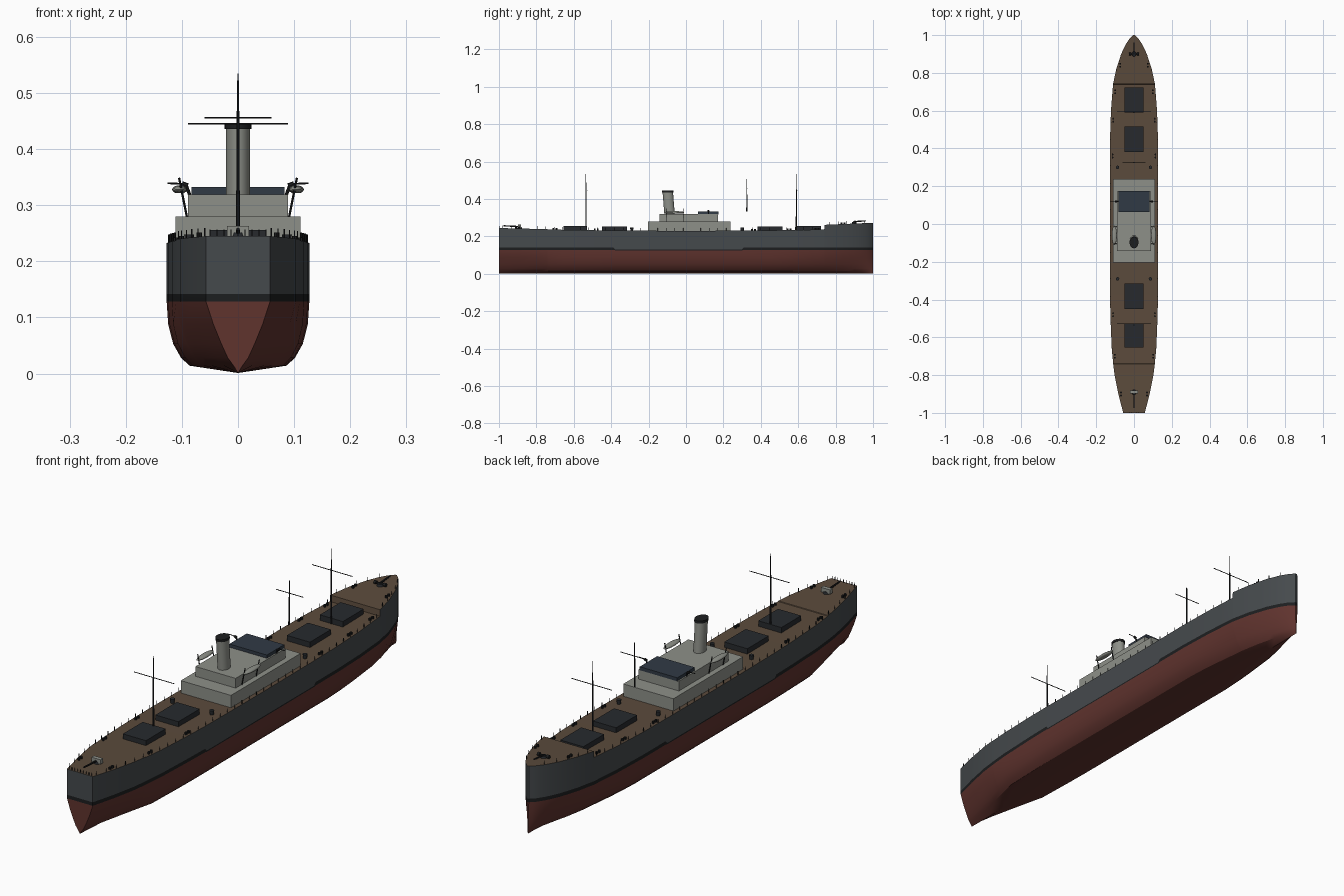
import bpy, bmesh, math
from mathutils import Vector

if "Cube" in bpy.data.objects:
    bpy.data.objects.remove(bpy.data.objects["Cube"])


def material(name, rgb):
    m = bpy.data.materials.new(name)
    m.diffuse_color = (*rgb, 1)
    m.use_nodes = True
    m.node_tree.nodes["Principled BSDF"].inputs["Base Color"].default_value = m.diffuse_color
    return m


GREY = material("hull_grey", (.06, .068, .073))
RED = material("antifouling_red", (.115, .033, .027))
BLACK = material("black", (.012, .013, .014))
DECK = material("deck_brown", (.105, .07, .045))
HOUSE = material("house_grey", (.27, .28, .25))
HATCH = material("hatch_dark", (.02, .023, .027))
BLUE = material("bridge_blue", (.03, .042, .06))


def lerp(table, y):
    for (a, va), (b, vb) in zip(table, table[1:]):
        if y <= b:
            return va + (vb - va) * (y - a) / (b - a)
    return table[-1][1]


def finish(bm, name, mats, angle=None):
    bmesh.ops.recalc_face_normals(bm, faces=bm.faces)
    me = bpy.data.meshes.new(name)
    bm.to_mesh(me)
    bm.free()
    ob = bpy.data.objects.new(name, me)
    bpy.context.collection.objects.link(ob)
    for m in mats:
        me.materials.append(m)
    if angle:
        bpy.ops.object.select_all(action='DESELECT')
        ob.select_set(True)
        bpy.context.view_layer.objects.active = ob
        bpy.ops.object.shade_smooth_by_angle(angle=math.radians(angle))
    return ob


def box(name, x, y, z, mat):
    bm = bmesh.new()
    bmesh.ops.create_cube(bm, size=1)
    for v in bm.verts:
        v.co = [r[0] + (c + .5) * (r[1] - r[0]) for r, c in zip((x, y, z), v.co)]
    return finish(bm, name, [mat])


def add_rod(bm, a, b, r1, r2=None, seg=8):
    a, b = Vector(a), Vector(b)
    d = b - a
    new = bmesh.ops.create_cone(bm, cap_ends=True, segments=seg, radius1=r1,
                                radius2=r1 if r2 is None else r2, depth=d.length)['verts']
    rot = Vector((0, 0, 1)).rotation_difference(d).to_matrix()
    for v in new:
        v.co = rot @ v.co + (a + b) / 2
    return new


def rods(name, items, mat, seg=8):
    bm = bmesh.new()
    for it in items:
        add_rod(bm, *it, seg=seg)
    return finish(bm, name, [mat], 40)


# Hull: deck outline, sheer line and blended cross-sections
BEAM = [(-1, .057), (-.9, .083), (-.8, .103), (-.7, .115), (-.6, .122), (-.4, .127), (.45, .127),
        (.6, .122), (.74, .111), (.82, .094), (.9, .068), (.95, .044), (.98, .024), (1, .004)]


def beam(y):
    return lerp(BEAM, y)


def deck_z(y):
    if y > .74:
        return .262 + .011 * (y - .74) / .26
    return .230 + .013 * y * y + (.002 if y < -.74 else 0)


FULL = [0, .68, .80, .91, .98, 1, 1, 1]
VEE = [0, .14, .32, .52, .77, 1, 1, 1]


def section(y):
    t = lerp([(-1, 1), (-.66, 0), (.5, 0), (.8, .3), (1, .7)], y)
    lo, hi = (.126, .131) if -.385 < y < .305 else (.128, .142)
    zs = [.001, .014, .028, .053, .088, lo, hi, deck_z(y)]
    half = [(beam(y) * (f + (v - f) * t), z) for f, v, z in zip(FULL, VEE, zs)]
    return [(-x, y, z) for x, z in half[:0:-1]] + [(x, y, z) for x, z in half]


stations = [-1, -.9, -.8, -.741, -.739, -.66, -.5, -.39, -.38, -.2, 0, .2, .3, .31, .45, .53,
            .6, .67, .739, .741, .78, .82, .86, .9, .93, .95, .967, .98, .99, 1]
bm = bmesh.new()
rings = [[bm.verts.new(p) for p in section(y)] for y in stations]
row_mat = [0, 2, 1, 1, 1, 1, 1]
for r, s in zip(rings, rings[1:]):
    for k in range(14):
        f = bm.faces.new((r[k], r[k + 1], s[k + 1], s[k]))
        f.material_index = row_mat[min(k, 13 - k)]
    bm.faces.new((r[0], s[0], s[14], r[14])).material_index = 3
for ring in (rings[0], rings[-1]):
    for k in range(7):
        q = [ring[k], ring[k + 1], ring[13 - k], ring[14 - k]]
        f = bm.faces.new(q if k < 6 else [q[0], q[1], q[3]])
        f.material_index = row_mat[k]
finish(bm, "hull", [GREY, RED, BLACK, DECK], 30)

# Superstructure
box("lower_deckhouse", (-.111, .111), (-.203, .238), (.228, .280), HOUSE)
box("upper_deckhouse", (-.089, .089), (-.142, .172), (.279, .319), HOUSE)
box("bridge_roof", (-.083, .083), (.064, .174), (.318, .332), BLUE)

# Funnel with black cap, slightly raked and oval
for name, z0, z1, k, mat in (("funnel", .315, .438, 1, HOUSE), ("funnel_cap", .436, .446, 1.1, BLACK)):
    bm = bmesh.new()
    add_rod(bm, (0, 0, z0), (0, 0, z1), .0215 * k, seg=24)
    for v in bm.verts:
        v.co.y = v.co.y * 1.3 - .088 - (v.co.z - .32) * .08
    finish(bm, name, [mat], 40)

# Cargo hatches
for i, (a, b) in enumerate(((.59, .722), (.382, .515), (-.45, -.315), (-.655, -.53))):
    z = deck_z((a + b) / 2)
    box(f"cargo_hatch_{i}", (-.051, .051), (a, b), (z - .008, z + .021), HATCH)

# Masts with yards, and the signal mast
for name, y in (("fore_mast", .59), ("aft_mast", -.535)):
    rods(name, [((0, y, .23), (0, y, .45), .0036, .0025), ((0, y, .44), (0, y, .535), .0022, .0012),
                ((-.089, y + .006, .445), (.089, y + .006, .445), .0015)], BLACK)
rods("signal_mast", [((0, .325, .332), (0, .325, .508), .003, .002),
                     ((-.06, .328, .456), (.06, .328, .456), .0015)], BLACK)

# Lifeboats and davits
for side in (-1, 1):
    bm = bmesh.new()
    bmesh.ops.create_uvsphere(bm, u_segments=16, v_segments=10, radius=1)
    for v in bm.verts:
        x, y, z = v.co
        v.co = (side * .104 + x * .0135, -.06 + y * .052, .328 + max(z, -.8) * .0075)
    finish(bm, "lifeboat", [HOUSE], 40)
    rods("davits", [((side * .091, y, .279), (side * .105, y, .349), .002) for y in (-.105, -.015)], BLACK)

# Bridge wing guns
    rods("wing_gun", [((side * .086, .12, .318), (side * .093, .12, .337), .003),
                      ((side * .088, .12, .338), (side * .126, .12, .339), .0015),
                      ((side * .09, .12, .334), (side * .1, .12, .338), .005)], BLACK)

# Deck ventilators
    rods("ventilators", [((side * .087, y, .22), (side * .087, y, .248), .006, .009)
                         for y in (.3, -.29)], HATCH, 12)

# Bollards along the deck edge
    rods("bollards", [((side * (beam(y) - .014), y + d, deck_z(y) - .005),
                       (side * (beam(y) - .014), y + d, deck_z(y) + .009), .005)
                      for y in (-.9, -.7, -.48, .36, .55, .7, .84) for d in (-.008, .008)], BLACK)

# Railing stanchions
    ys = [-.98 + .046 * i for i in range(43)]
    rods("railing_posts", [((side * (beam(y) - .003), y, deck_z(y) - .004),
                            (side * (beam(y) - .003), y, deck_z(y) + .015), .0011)
                           for y in ys if abs(y - .74) > .01], BLACK, 6)
rods("stern_railing_posts", [((x * .0125, -.996, .238), (x * .0125, -.996, .257), .0011)
                             for x in range(-4, 5)], BLACK, 6)

# Deck guns at stern and bow
for name, y, d in (("stern_gun", -.89, -1), ("bow_gun", .9, 1)):
    z = deck_z(y)
    rods(name + "_barrel", [((0, y, z + .010), (0, y + d * .085 if d < 0 else y + .06, z + .015), .004, .003)], BLACK)
    rods(name + "_mount", [((0, y, z - .003), (0, y, z + .009), .014, .011)], HATCH, 12)
    if d < 0:
        box(name + "_shield", (-.02, .02), (y - .008, y + .008), (z + .003, z + .021), HOUSE)

# Anchor windlass beside the bow gun
rods("windlass", [((-.027, .9, .277), (.027, .9, .277), .003),
                  ((-.026, .9, .277), (-.016, .9, .277), .007),
                  ((.016, .9, .277), (.026, .9, .277), .007)], BLACK, 12)
